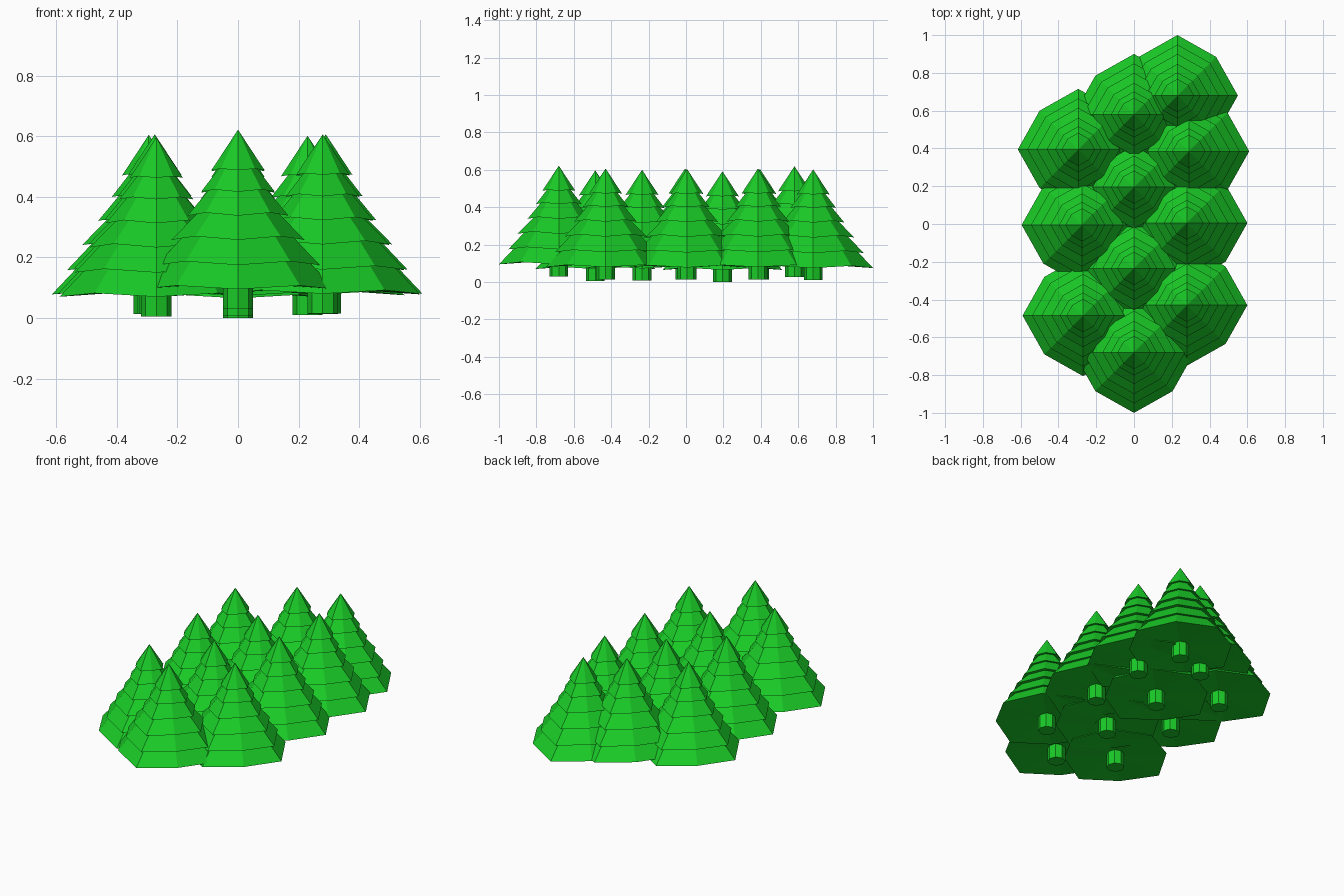
import bpy, bmesh
from math import sin, cos, pi

if "Cube" in bpy.data.objects:
    bpy.data.objects.remove(bpy.data.objects["Cube"])

green = bpy.data.materials.new("pine_green")
green.diffuse_color = (0.01, 0.6, 0.02, 1)
green.use_nodes = True
green.node_tree.nodes["Principled BSDF"].inputs["Base Color"].default_value = green.diffuse_color

SIDES = 8
# foliage profile (radius, height): alternating branch tips and notches
PROFILE = [(0.04, 0.085),
           (0.32, 0.065), (0.235, 0.155),
           (0.27, 0.145), (0.185, 0.235),
           (0.22, 0.228), (0.135, 0.315),
           (0.167, 0.308), (0.095, 0.395),
           (0.122, 0.387), (0.062, 0.465),
           (0.088, 0.458)]
APEX = 0.592


def finish(bm, name):
    bmesh.ops.recalc_face_normals(bm, faces=bm.faces[:])
    mesh = bpy.data.meshes.new(name)
    bm.to_mesh(mesh)
    bm.free()
    mesh.materials.append(green)
    return mesh


def foliage_mesh():
    bm = bmesh.new()
    rings = []
    for r, z in PROFILE:
        ring = []
        for i in range(SIDES):
            a = 2 * pi * i / SIDES
            # diagonal corners are pulled in and lifted a little
            k, lift = (0.905, 0.012) if i % 2 else (1.0, 0.0)
            lift *= min(1, r / 0.2)
            ring.append(bm.verts.new((r * k * cos(a), r * k * sin(a), z + lift)))
        rings.append(ring)
    for low, high in zip(rings, rings[1:]):
        for i in range(SIDES):
            j = (i + 1) % SIDES
            bm.faces.new((low[i], low[j], high[j], high[i]))
    tip = bm.verts.new((0, 0, APEX))
    for i in range(SIDES):
        bm.faces.new((rings[-1][i], rings[-1][(i + 1) % SIDES], tip))
    bm.faces.new(rings[0])
    return finish(bm, "foliage")


def trunk_mesh():
    bm = bmesh.new()
    bmesh.ops.create_cone(bm, cap_ends=True, segments=8, radius1=0.05,
                          radius2=0.05, depth=0.1)
    bmesh.ops.translate(bm, verts=bm.verts[:], vec=(0, 0, 0.05))
    return finish(bm, "trunk")


# tree positions (x, y, base height)
TREES = [(0.23, 0.68, 0.01), (0, 0.58, 0.027),
         (-0.295, 0.395, 0.013), (0.29, 0.385, 0.015),
         (0, 0.195, 0.0),
         (-0.275, -0.005, 0.015), (0.28, 0.005, 0.013),
         (0, -0.235, 0.008),
         (-0.27, -0.485, 0.005), (0.28, -0.43, 0.015),
         (0, -0.68, 0.03)]

parts = (foliage_mesh(), trunk_mesh())
for n, pos in enumerate(TREES, 1):
    for mesh in parts:
        ob = bpy.data.objects.new(f"tree_{n}_{mesh.name}", mesh)
        ob.location = pos
        bpy.context.collection.objects.link(ob)
